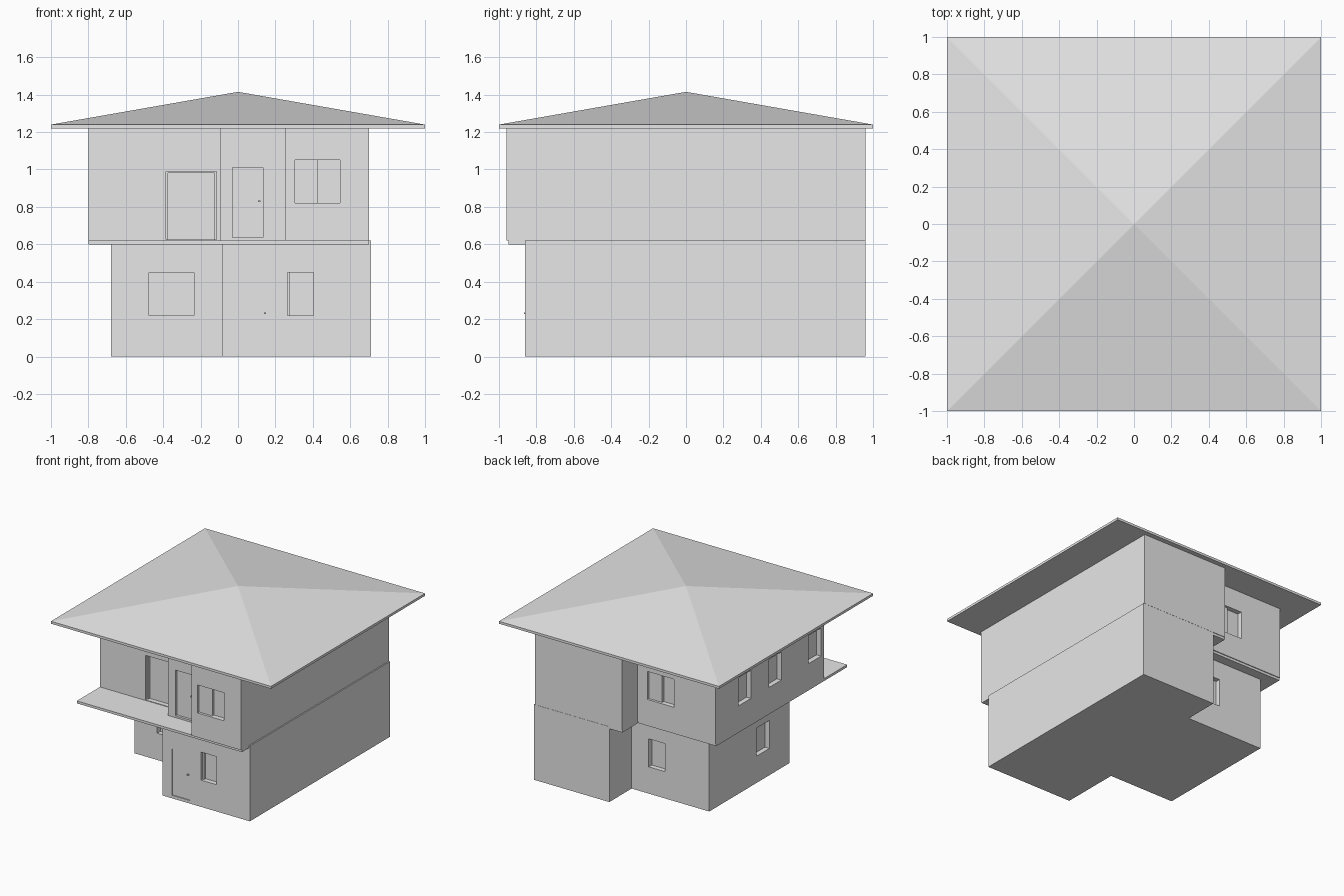
import bpy
import bmesh
from mathutils import Vector

cube = bpy.data.objects.get("Cube")
if cube:
    bpy.data.objects.remove(cube, do_unlink=True)

# one plain grey finish
grey = bpy.data.materials.new("plain_grey")
grey.use_nodes = True
grey.diffuse_color = (0.8, 0.8, 0.8, 1)
grey.node_tree.nodes["Principled BSDF"].inputs["Base Color"].default_value = (0.8, 0.8, 0.8, 1)


def finish(name, bm):
    bmesh.ops.recalc_face_normals(bm, faces=bm.faces)
    mesh = bpy.data.meshes.new(name)
    bm.to_mesh(mesh)
    bm.free()
    mesh.materials.append(grey)
    obj = bpy.data.objects.new(name, mesh)
    bpy.context.collection.objects.link(obj)
    return obj


def prism(name, outline, z0, z1):
    """Extrude a floor outline from z0 to z1."""
    bm = bmesh.new()
    face = bm.faces.new([bm.verts.new((x, y, z0)) for x, y in outline])
    new = bmesh.ops.extrude_face_region(bm, geom=[face])["geom"]
    top = [v for v in new if isinstance(v, bmesh.types.BMVert)]
    bmesh.ops.translate(bm, verts=top, vec=(0, 0, z1 - z0))
    return finish(name, bm)


def add_box(bm, a, b):
    a, b = Vector(a), Vector(b)
    verts = bmesh.ops.create_cube(bm, size=1)["verts"]
    for v in verts:
        v.co = Vector((a[i] + b[i]) / 2 + v.co[i] * abs(b[i] - a[i]) for i in range(3))


def wall_box(bm, side, plane, span, heights, inner, outer):
    """Box on a wall: inner and outer are distances along the outward direction."""
    sign = 1 if side == "back" else -1
    d0, d1 = plane + sign * inner, plane + sign * outer
    (u0, u1), (z0, z1) = span, heights
    if side == "left_end":
        add_box(bm, (d0, u0, z0), (d1, u1, z1))
    else:
        add_box(bm, (u0, d0, z0), (u1, d1, z1))


def cut_openings(walls, openings):
    bm = bmesh.new()
    for side, plane, span, heights, depth in openings:
        wall_box(bm, side, plane, span, heights, -depth, 0.02)
    cutter = finish("opening_cutter", bm)
    cutter.hide_render = True
    mod = walls.modifiers.new("openings", "BOOLEAN")
    mod.operation = "DIFFERENCE"
    mod.solver = "EXACT"
    mod.object = cutter
    bpy.context.view_layer.objects.active = walls
    bpy.ops.object.modifier_apply(modifier=mod.name)
    bpy.data.objects.remove(cutter, do_unlink=True)


def fitting(name, *spec):
    bm = bmesh.new()
    wall_box(bm, *spec)
    finish(name, bm)


# storeys and floor slab with balcony
lower = prism("lower_walls", [(-0.68, -0.37), (-0.085, -0.37), (-0.085, -0.86), (0.71, -0.86),
                              (0.71, 0.96), (0.025, 0.96), (0.025, 0.67), (-0.68, 0.67)], 0, 0.619)
upper = prism("upper_walls", [(-0.8, -0.65), (-0.095, -0.65), (-0.095, -0.77), (0.25, -0.77),
                              (0.25, -0.96), (0.7, -0.96), (0.7, 0.96), (-0.09, 0.96),
                              (-0.09, 0.757), (-0.8, 0.757)], 0.62, 1.22)
prism("balcony_floor", [(-0.8, -0.95), (0.7, -0.95), (0.7, 0.955), (-0.09, 0.955),
                        (-0.09, 0.75), (-0.8, 0.75)], 0.6, 0.62)

# windows and doors
low, high, depth = (0.22, 0.45), (0.82, 1.05), 0.04
cut_openings(lower, [
    ("front", -0.37, (-0.475, -0.235), low, depth),
    ("front", -0.86, (0.265, 0.405), low, depth),
    ("front", -0.86, (0, 0.165), (0.025, 0.405), 0.008),
    ("back", 0.67, (-0.28, -0.13), low, depth),
    ("left_end", -0.68, (-0.11, 0.055), low, depth),
])
cut_openings(upper, [
    ("front", -0.65, (-0.385, -0.115), (0.625, 0.99), depth),
    ("front", -0.77, (-0.03, 0.135), (0.635, 1.01), 0.02),
    ("front", -0.96, (0.305, 0.545), high, depth),
    ("back", 0.757, (-0.42, -0.18), high, depth),
] + [("left_end", -0.8, (y - 0.08, y + 0.08), high, depth) for y in (0.38, -0.015, -0.53)])

# forward sashes of the sliding windows
fitting("front_sash", "front", -0.96, (0.305, 0.425), high, -0.045, -0.02)
fitting("back_sash", "back", 0.757, (-0.3, -0.18), high, -0.045, -0.02)
fitting("lower_front_frame", "front", -0.86, (0.265, 0.279), low, -0.045, -0.02)

# balcony door frame
for x in (-0.385, -0.125):
    fitting("balcony_door_jamb", "front", -0.65, (x, x + 0.01), (0.625, 0.99), -0.045, -0.02)
fitting("balcony_door_head", "front", -0.65, (-0.385, -0.115), (0.98, 0.99), -0.045, -0.02)

# door handles
fitting("entrance_handle", "front", -0.86, (0.138, 0.15), (0.226, 0.234), -0.01, 0.006)
fitting("upper_door_handle", "front", -0.77, (0.108, 0.12), (0.826, 0.834), -0.022, 0.004)

# hipped roof with a thin eave edge
bm = bmesh.new()
add_box(bm, (-1, -1, 1.22), (1, 1, 1.24))
top = max(bm.faces, key=lambda f: f.calc_center_median().z)
bmesh.ops.poke(bm, faces=[top])
max(bm.verts, key=lambda v: len(v.link_edges) if v.co.xy.length < 0.1 else 0).co = (0, 0, 1.415)
finish("roof", bm)
